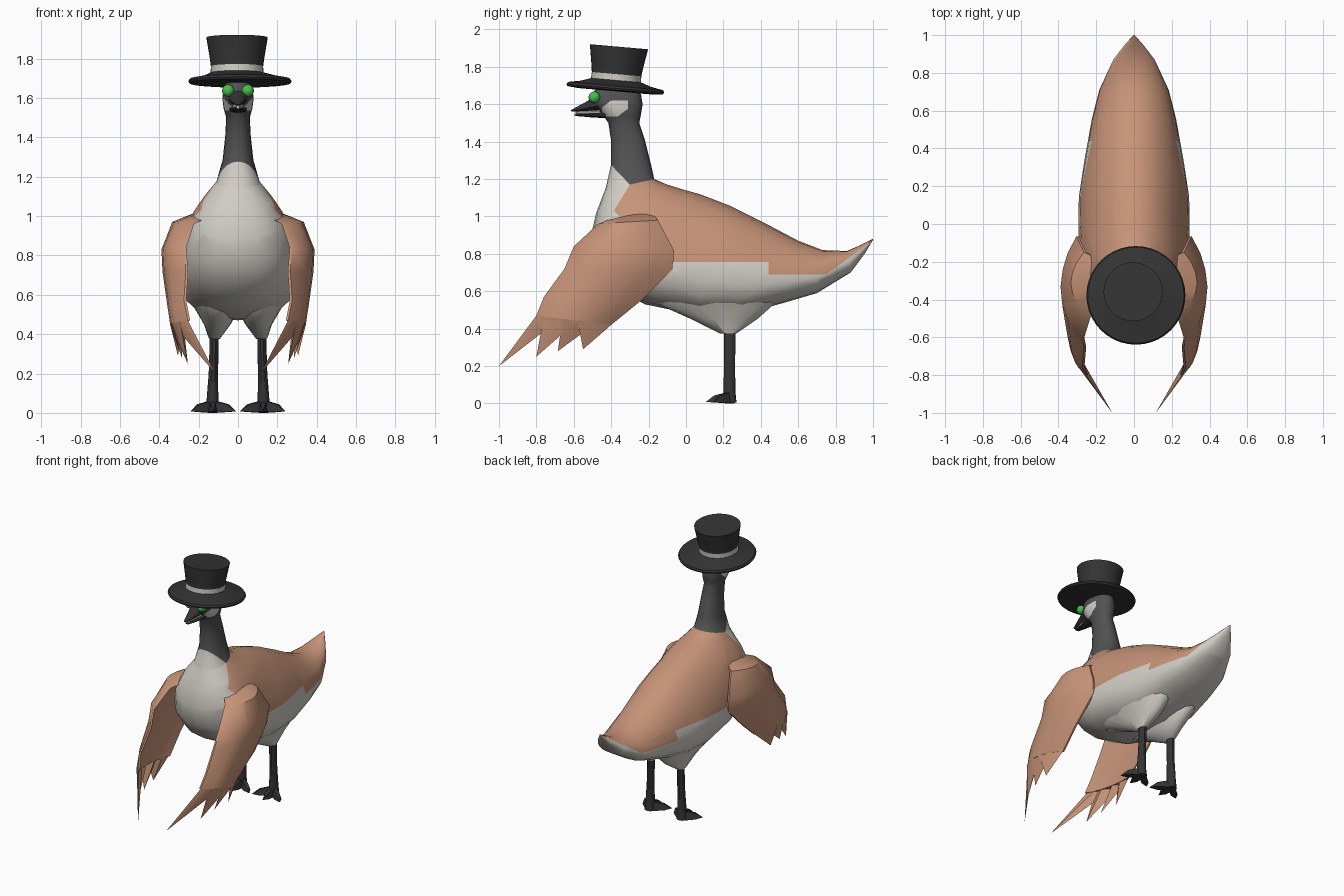
import bpy, bmesh, math
from mathutils import Vector, Matrix

if "Cube" in bpy.data.objects:
    bpy.data.objects.remove(bpy.data.objects["Cube"])

def material(name, rgb):
    m = bpy.data.materials.new(name)
    m.diffuse_color = (*rgb, 1)
    m.use_nodes = True
    m.node_tree.nodes["Principled BSDF"].inputs["Base Color"].default_value = m.diffuse_color
    return m

WHITE = material("cream white", (0.64, 0.61, 0.56))
BROWN = material("feather brown", (0.57, 0.295, 0.19))
GREY = material("neck grey", (0.085, 0.085, 0.085))
BLACK = material("soft black", (0.034, 0.034, 0.034))
GREEN = material("eye green", (0.06, 0.52, 0.07))

def finish(name, bm, mats, angle=40):
    bmesh.ops.recalc_face_normals(bm, faces=bm.faces[:])
    me = bpy.data.meshes.new(name)
    bm.to_mesh(me)
    bm.free()
    for m in mats:
        me.materials.append(m)
    ob = bpy.data.objects.new(name, me)
    bpy.context.collection.objects.link(ob)
    bpy.ops.object.select_all(action='DESELECT')
    ob.select_set(True)
    bpy.context.view_layer.objects.active = ob
    bpy.ops.object.shade_smooth_by_angle(angle=math.radians(angle))
    return ob

def skin(rings):
    """Bridge closed rings of equal length and cap both ends."""
    bm = bmesh.new()
    vs = [[bm.verts.new(p) for p in r] for r in rings]
    n = len(vs[0])
    for a, b in zip(vs, vs[1:]):
        for i in range(n):
            j = (i + 1) % n
            bm.faces.new((a[i], a[j], b[j], b[i]))
    bm.faces.new(vs[0])
    bm.faces.new(vs[-1])
    return bm

def profile_rings(rows, n=20, power=0.9, egg=0.0):
    """Each row: first y,z / opposite y,z / half width; egg widens the lower side of wide rows."""
    out = []
    for y1, z1, y2, z2, w in rows:
        ring = []
        k = egg * min(1, max(0, (w - 0.09) / 0.1))
        for i in range(n):
            a = 2 * math.pi * i / n
            c, s = math.cos(a), math.sin(a)
            c = math.copysign(abs(c) ** power, c)
            s = math.copysign(abs(s) ** power, s) * (1 + k * c) / (1 + k * k / 2)
            ring.append((w * s, (y1 + y2) / 2 + c * (y1 - y2) / 2, (z1 + z2) / 2 + c * (z1 - z2) / 2))
        out.append(ring)
    return out

# Head, neck, body and tail in one skin, from crown to tail tip
body_rows = [
    (-0.45, 1.71, -0.27, 1.70, 0.055), (-0.50, 1.66, -0.24, 1.65, 0.072),
    (-0.50, 1.60, -0.232, 1.60, 0.08), (-0.45, 1.55, -0.24, 1.55, 0.074),
    (-0.415, 1.50, -0.25, 1.50, 0.06), (-0.40, 1.40, -0.22, 1.41, 0.065),
    (-0.40, 1.28, -0.19, 1.29, 0.078), (-0.43, 1.15, -0.17, 1.20, 0.11),
    (-0.48, 1.02, -0.10, 1.17, 0.18), (-0.51, 0.89, -0.02, 1.145, 0.235),
    (-0.49, 0.75, 0.07, 1.12, 0.27), (-0.39, 0.62, 0.15, 1.09, 0.285),
    (-0.22, 0.53, 0.24, 1.055, 0.293), (0.05, 0.475, 0.33, 1.01, 0.29),
    (0.28, 0.47, 0.43, 0.96, 0.262), (0.53, 0.54, 0.60, 0.87, 0.222),
    (0.70, 0.59, 0.73, 0.82, 0.183), (0.88, 0.70, 0.86, 0.815, 0.11),
    (0.955, 0.80, 0.94, 0.85, 0.05), (1.0, 0.875, 0.998, 0.88, 0.004)]
bm = skin(profile_rings(body_rows, egg=0.25))

def side(p, a, b):
    """Positive when p lies to the left of the line a-b in the y,z plane."""
    return (b[0] - a[0]) * (p[1] - a[1]) - (b[1] - a[1]) * (p[0] - a[0])

NECK_F, NECK_M, NECK_B = (-0.40, 1.275), (-0.30, 1.17), (-0.17, 1.20)
CHEST, FLANK, STEP = (-0.385, 1.03), (-0.10, 0.755), 0.44
TAIL_A, TAIL_B = (0.75, 0.69), (0.99, 0.865)
CHEEK_A, CHEEK_B, JAW_A, JAW_B = (-0.46, 1.575), (-0.40, 1.62), (-0.37, 1.53), (-0.31, 1.575)
# Cut lines between plumage colours: point, point, y range, z range
cuts = [(NECK_F, NECK_M, -1, 0, 1.0, 1.4), (NECK_M, NECK_B, -1, 0, 1.0, 1.4),
        (CHEST, NECK_M, -1, 0, 0.8, 1.3), (CHEST, FLANK, -1, 0.1, 0.6, 1.1),
        ((0, 0.755), (1, 0.755), -0.3, 0.56, 0.5, 1), ((0, 0.69), (1, 0.69), 0.3, 0.85, 0.4, 1),
        ((STEP, 0), (STEP, 1), 0.2, 0.6, 0.5, 1), (TAIL_A, TAIL_B, 0.68, 1, 0.5, 1),
        ((0, 1.62), (1, 1.62), -1, 0, 1.5, 1.7), ((0, 1.535), (1, 1.535), -1, 0, 1.5, 1.7),
        ((-0.31, 0), (-0.31, 1), -1, 0, 1.5, 1.68), ((-0.45, 0), (-0.45, 1), -1, 0, 1.5, 1.68),
        (CHEEK_A, CHEEK_B, -1, 0, 1.5, 1.68), (JAW_A, JAW_B, -1, 0, 1.5, 1.68)]
for a, b, y0, y1, z0, z1 in cuts:
    faces = [f for f in bm.faces if y0 < f.calc_center_median().y < y1
             and z0 < f.calc_center_median().z < z1]
    geom = set(faces)
    for f in faces:
        geom.update(f.edges)
        geom.update(f.verts)
    bmesh.ops.bisect_plane(bm, geom=list(geom), dist=1e-4, plane_co=(0, *a),
                           plane_no=(0, a[1] - b[1], b[0] - a[0]))

def plumage(c):
    p = (c.y, c.z)
    if side(p, NECK_F, NECK_M) > 0 and side(p, NECK_M, NECK_B) > 0:
        cheek = (1.535 < c.z < 1.62 and -0.45 < c.y < -0.31
                 and side(p, CHEEK_A, CHEEK_B) < 0 and side(p, JAW_A, JAW_B) > 0)
        return 0 if cheek else 2
    if c.y > 0.75:
        return int(side(p, TAIL_A, TAIL_B) > 0)
    if c.y > STEP:
        return int(c.z > 0.69)
    return int(c.z > 0.755 and side(p, CHEST, NECK_M) < 0 and side(p, CHEST, FLANK) > 0)

for f in bm.faces:
    f.material_index = plumage(f.calc_center_median())
finish("body", bm, [WHITE, BROWN, GREY], 60)

# Beak halves and the pale mouth between them
for name, rows, mat in [
    ("upper_beak", [(-0.46, 1.66, -0.45, 1.565, 0.055), (-0.53, 1.615, -0.52, 1.563, 0.037),
                    (-0.617, 1.568, -0.612, 1.56, 0.012)], BLACK),
    ("lower_beak", [(-0.43, 1.56, -0.43, 1.525, 0.045), (-0.52, 1.55, -0.51, 1.53, 0.03),
                    (-0.60, 1.545, -0.59, 1.537, 0.012)], BLACK),
    ("mouth", [(-0.46, 1.57, -0.46, 1.545, 0.03), (-0.59, 1.563, -0.59, 1.543, 0.008)], WHITE)]:
    finish(name, skin(profile_rings(rows, 10)), [mat])

def flat_rings(rows, n=12):
    """Each row: centre x,y,z and radii in x and y."""
    return [[(x + rx * math.cos(2 * math.pi * i / n), y + ry * math.sin(2 * math.pi * i / n), z)
             for i in range(n)] for x, y, z, rx, ry in rows]

def mirrored(rings, s):
    return [[(s * p[0], p[1], p[2]) for p in r] for r in rings]

# Wing sections: leading y,z / trailing y,z / edge x / outward bulge
wing_rows = [(-0.37, 1.00, -0.19, 1.03, 0.15, 0.05), (-0.47, 0.96, -0.15, 0.98, 0.235, 0.085),
             (-0.60, 0.84, -0.065, 0.82, 0.275, 0.10), (-0.65, 0.72, -0.07, 0.72, 0.265, 0.105),
             (-0.76, 0.57, -0.24, 0.55, 0.275, 0.072), (-0.80, 0.47, -0.40, 0.42, 0.255, 0.075)]
# Feathers: span along the last section, tip x,y,z
feathers = [(0.0, 0.32, 0.115, -1.0, 0.20), (0.1, 0.55, 0.255, -0.80, 0.25),
            (0.35, 0.8, 0.285, -0.685, 0.28), (0.55, 1.0, 0.305, -0.55, 0.29)]

def wing_point(row, t, inner):
    y1, z1, y2, z2, x, b = row
    k = math.sin(math.pi * t ** 0.85) ** 0.8 if 0 < t < 1 else 0
    return (x + 0.03 * t + b * k * (0.35 if inner else 1) - (0.012 if inner else 0),
            y1 + (y2 - y1) * t, z1 + (z2 - z1) * t)

for s, tag in ((1, "left"), (-1, "right")):
    # Wing and its long end feathers
    N = 6
    rings = [[wing_point(r, i / N, False) for i in range(N + 1)] +
             [wing_point(r, i / N, True) for i in range(N, -1, -1)] for r in wing_rows]
    finish(tag + "_wing", skin(mirrored(rings, s)), [BROWN], 35)
    bm = bmesh.new()
    for t0, t1, tx, ty, tz in feathers:
        tip = bm.verts.new((s * tx, ty, tz))
        pts = [wing_point(wing_rows[-1], t, inner) for t, inner in
               ((t0, False), ((t0 + t1) / 2, False), (t1, False), ((t0 + t1) / 2, True))]
        base = [bm.verts.new((s * x, y, z)) for x, y, z in pts]
        bm.faces.new(base)
        for i in range(4):
            bm.faces.new((base[i], base[(i + 1) % 4], tip))
    finish(tag + "_wing_feathers", bm, [BROWN], 30)

    # Thigh blending into the belly, then the thin leg
    thigh = [(0.12, 0.225, 0.375, 0.027, 0.045), (0.105, 0.205, 0.45, 0.068, 0.175),
             (0.108, 0.16, 0.53, 0.112, 0.31), (0.12, 0.15, 0.62, 0.144, 0.33),
             (0.13, 0.14, 0.70, 0.145, 0.24)]
    finish(tag + "_thigh", skin(mirrored(flat_rings(thigh, 20), s)), [WHITE], 60)
    leg = [(0.12, 0.235, 0.42, 0.022, 0.032), (0.125, 0.233, 0.20, 0.024, 0.031),
           (0.13, 0.232, 0.06, 0.03, 0.034), (0.13, 0.235, 0.005, 0.035, 0.037)]
    finish(tag + "_leg", skin(mirrored(flat_rings(leg, 10), s)), [BLACK])

    # Foot: three pointed toes
    bm = bmesh.new()
    heel = Vector((0.13, 0.24, 0))
    for tx, ty in ((0.01, 0.145), (0.125, 0.105), (0.24, 0.145)):
        tip = Vector((tx, ty, 0.008))
        d = (tip - heel).normalized()
        w = Vector((-d.y, d.x, 0)) * 0.024
        vs = []
        for p, k, h in ((heel, 0.4, 0.065), (heel.lerp(tip, 0.65), 0.5, 0.038)):
            up = Vector((0, 0, h))
            vs.append([bm.verts.new((s * q.x, q.y, q.z)) for q in
                       (p - w, p + w, p + w * k + up, p - w * k + up)])
        end = bm.verts.new((s * tip.x, tip.y, tip.z))
        bm.faces.new(vs[0])
        for i in range(4):
            j = (i + 1) % 4
            bm.faces.new((vs[0][i], vs[0][j], vs[1][j], vs[1][i]))
            bm.faces.new((vs[1][i], vs[1][j], end))
    finish(tag + "_foot", bm, [BLACK], 30)

    # Eye
    bm = bmesh.new()
    bmesh.ops.create_uvsphere(bm, u_segments=16, v_segments=10, radius=0.031,
                              matrix=Matrix.Translation((s * 0.05, -0.49, 1.637)))
    finish(tag + "_eye", bm, [GREEN], 60)

# Tilted top hat from a profile, crown slightly off centre, with a pale band
hat = [(0.02, -0.012), (0.2, -0.014), (0.257, -0.008), (0.262, 0.002), (0.255, 0.014), (0.19, 0.026),
       (0.134, 0.045), (0.133, 0.078), (0.137, 0.11), (0.156, 0.225), (0.02, 0.225)]
bm = skin(flat_rings([(-0.015 if z > 0.04 else 0, 0, z, r, r) for r, z in hat], 40))
for f in bm.faces:
    c = f.calc_center_median()
    f.material_index = int(0.045 < c.z < 0.078 and c.xy.length > 0.1)
ob = finish("top_hat", bm, [BLACK, WHITE], 35)
ob.location = (0.01, -0.378, 1.683)
ob.rotation_euler = (math.radians(-5), 0, 0)
